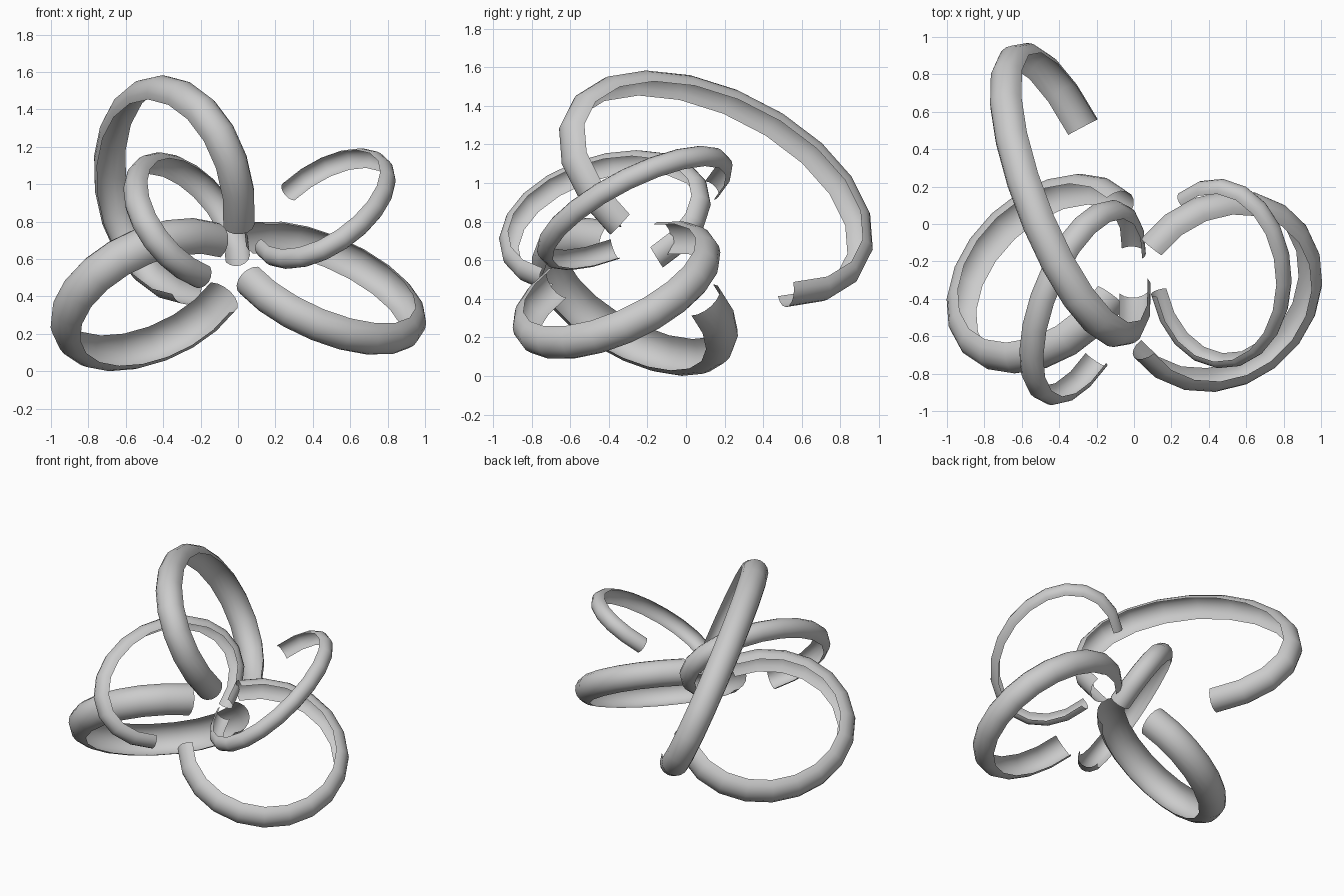
import bpy, bmesh
from math import radians, sin, cos, pi
from mathutils import Vector

if "Cube" in bpy.data.objects:
    bpy.data.objects.remove(bpy.data.objects["Cube"])

SEGMENTS = 16      # pieces along each open loop
PROFILE = 8        # pieces across the half-round section
SPAN = 288         # degrees of each loop that are present


def half_pipe_loop(name, centre, u, v, start, radius):
    """Open oval loop c + u cos t + v sin t, with a half-round section open to the inside."""
    c, u, v = Vector(centre), Vector(u), Vector(v)
    n = u.cross(v).normalized()
    bm = bmesh.new()
    rows = []
    for i in range(SEGMENTS + 1):
        t = radians(start + SPAN * i / SEGMENTS)
        p = c + u * cos(t) + v * sin(t)
        tangent = (v * cos(t) - u * sin(t)).normalized()
        out = tangent.cross(n)
        row = []
        for j in range(PROFILE + 1):
            a = -pi / 2 + pi * j / PROFILE
            row.append(bm.verts.new(p + (out * cos(a) + n * sin(a)) * radius))
        rows.append(row)
    for r0, r1 in zip(rows, rows[1:]):
        for j in range(PROFILE):
            f = bm.faces.new((r0[j], r1[j], r1[j + 1], r0[j + 1]))
            f.smooth = True
    mesh = bpy.data.meshes.new(name)
    bm.to_mesh(mesh)
    bm.free()
    ob = bpy.data.objects.new(name, mesh)
    bpy.context.collection.objects.link(ob)
    return ob


# tall loop leaning to the back
half_pipe_loop("tall_back_loop", (-.34, .155, .97),
               (-.07, -.35, .52), (-.333, .635, 0), -109, .093)
# thick loop low on the left
half_pipe_loop("lower_left_loop", (-.465, -.265, .41),
               (.2, -.26, .3), (.38, .336, 0), 93, .11)
# narrow loop at the front left
half_pipe_loop("front_left_loop", (-.275, -.42, .80),
               (-.147, .167, .297), (.22, .445, 0), -162, .074)
# round loop low on the right
half_pipe_loop("lower_right_loop", (.46, -.36, .445),
               (-.292, .292, .267), (.35, .34, 0), -10, .092)
# thin loop high on the right
half_pipe_loop("upper_right_loop", (.46, -.265, .87),
               (.19, .35, .265), (-.264, .283, 0), -218, .058)
